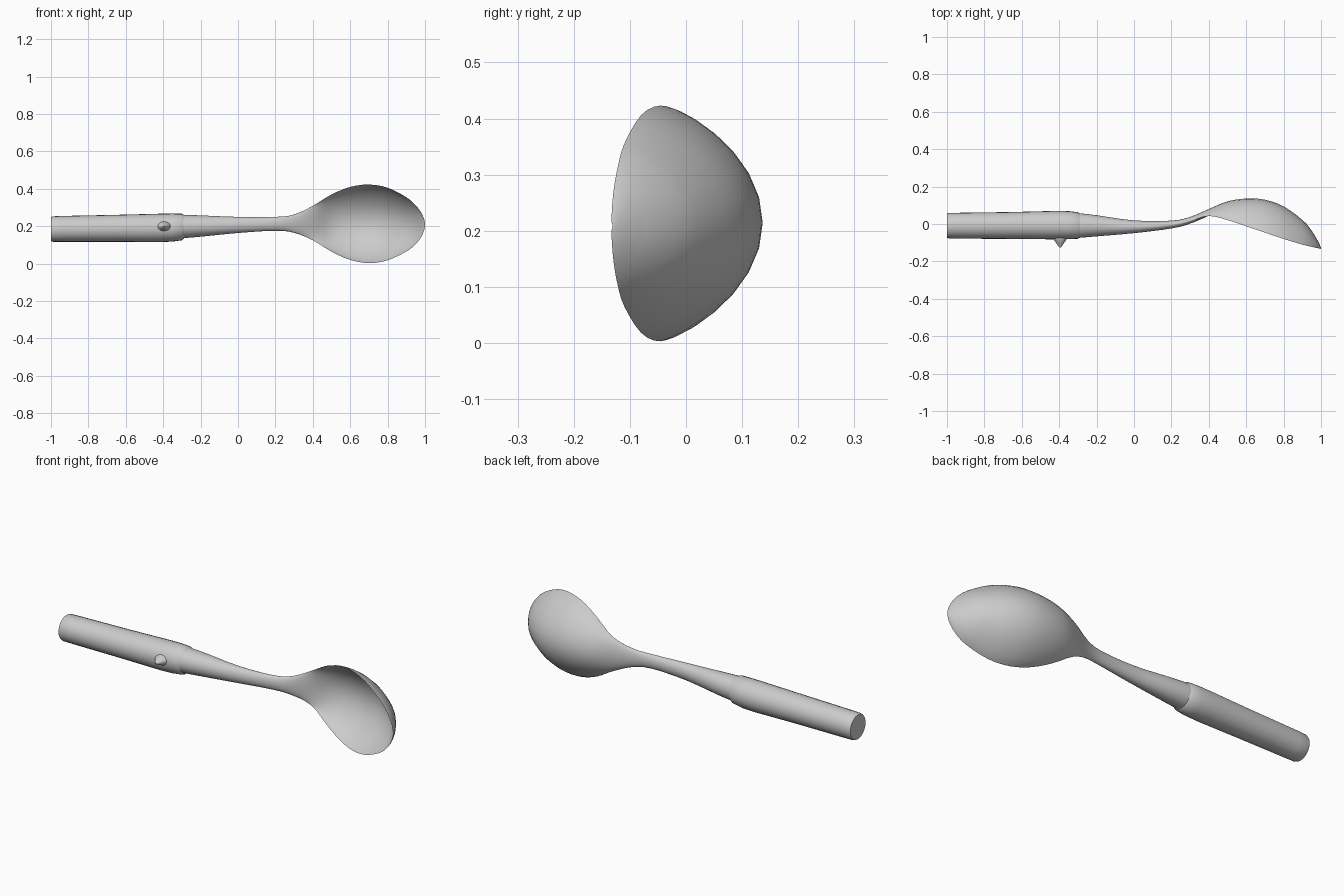
import bpy, bmesh, math
from mathutils import Vector


def loft(name, rings):
    """Skin a list of equal-length closed rings and cap both ends."""
    bm = bmesh.new()
    rows = [[bm.verts.new(p) for p in ring] for ring in rings]
    n = len(rows[0])
    for a, b in zip(rows, rows[1:]):
        for i in range(n):
            j = (i + 1) % n
            bm.faces.new((a[i], a[j], b[j], b[i]))
    bm.faces.new(rows[0])
    bm.faces.new(rows[-1])
    bmesh.ops.recalc_face_normals(bm, faces=bm.faces)
    mesh = bpy.data.meshes.new(name)
    bm.to_mesh(mesh)
    bm.free()
    obj = bpy.data.objects.new(name, mesh)
    bpy.context.collection.objects.link(obj)
    bpy.context.view_layer.objects.active = obj
    obj.select_set(True)
    bpy.ops.object.shade_smooth_by_angle(angle=math.radians(40))
    obj.select_set(False)
    return obj


def smooth_keys(keys, steps):
    """Catmull-Rom interpolation between key stations."""
    ks = [keys[0]] + keys + [keys[-1]]
    out = []
    for a, b, c, d in zip(ks, ks[1:], ks[2:], ks[3:]):
        for s in range(steps):
            t = s / steps
            out.append([0.5 * (2 * q + (r - p) * t + (2 * p - 5 * q + 4 * r - u) * t * t
                               + (3 * q - p - 3 * r + u) * t ** 3)
                        for p, q, r, u in zip(a, b, c, d)])
    return out + [keys[-1]]


def circle(x, y, z, ry, rz, n=24):
    return [(x, y + ry * math.cos(2 * math.pi * i / n), z + rz * math.sin(2 * math.pi * i / n))
            for i in range(n)]


# Grip: slightly swelling tube with a softened butt end
grip = [(-1.0, -0.009, 0.185, 0.064), (-0.99, -0.009, 0.185, 0.068),
        (-0.94, -0.009, 0.186, 0.069), (-0.65, -0.008, 0.189, 0.072),
        (-0.42, -0.006, 0.191, 0.076), (-0.35, -0.006, 0.193, 0.075),
        (-0.30, -0.008, 0.196, 0.071), (-0.29, -0.008, 0.197, 0.064)]
loft("grip", [circle(x, y, z, r, r) for x, y, z, r in grip])

# Neck and bowl: x, centre z, half width, rim y, back y, front (inner) y, roundness
keys = [
    (-0.32, 0.198, 0.064, -0.008, 0.060, -0.076, 1.0),
    (-0.20, 0.201, 0.057, -0.008, 0.047, -0.066, 1.0),
    (0.00, 0.207, 0.043, -0.015, 0.019, -0.049, 1.0),
    (0.20, 0.213, 0.037, -0.003, 0.018, -0.024, 1.0),
    (0.30, 0.214, 0.049, 0.018, 0.038, 0.002, 1.0),
    (0.40, 0.217, 0.092, 0.043, 0.080, 0.045, 1.2),
    (0.50, 0.217, 0.153, 0.021, 0.121, 0.102, 1.5),
    (0.60, 0.215, 0.195, -0.012, 0.136, 0.120, 1.6),
    (0.70, 0.213, 0.210, -0.046, 0.130, 0.115, 1.6),
    (0.80, 0.212, 0.194, -0.080, 0.094, 0.079, 1.6),
    (0.90, 0.210, 0.145, -0.110, 0.022, 0.006, 1.5),
    (0.95, 0.208, 0.104, -0.122, -0.036, -0.053, 1.4),
    (0.98, 0.208, 0.064, -0.129, -0.085, -0.102, 1.2),
    (0.995, 0.208, 0.030, -0.132, -0.115, -0.126, 1.0),
    (1.00, 0.208, 0.006, -0.133, -0.129, -0.131, 1.0),
]


def section(k, n=14):
    x, zc, w, rim, back, front, p = k
    ring = []
    for i in range(2 * n):
        a = math.pi * i / n
        s = abs(math.sin(a)) ** p
        target = back if i < n else front
        ring.append((x, rim + (target - rim) * s, zc + w * math.cos(a)))
    return ring


loft("neck_and_bowl", [section(k) for k in smooth_keys(keys, 3)])

# Button: small rounded cone on the front of the grip
button = [(-0.07, 0.038), (-0.085, 0.033), (-0.10, 0.022), (-0.115, 0.012), (-0.125, 0.004)]
loft("button", [[(-0.395 + r * math.cos(t * math.pi / 6), y,
                  0.199 + 0.72 * r * math.sin(t * math.pi / 6)) for t in range(12)]
                for y, r in button])
